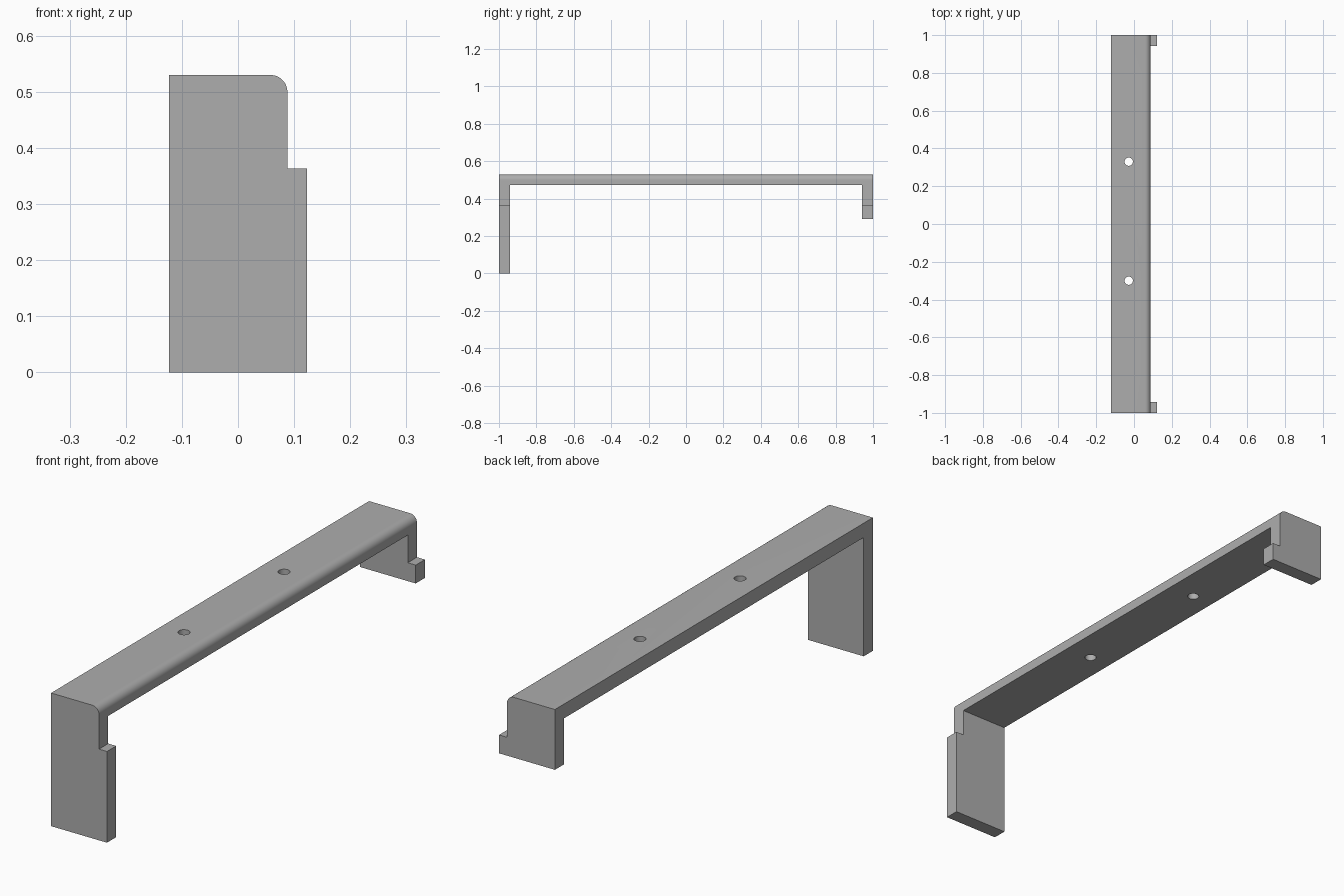
import bpy
import bmesh
from math import sin, cos, pi
from mathutils import Vector

cube = bpy.data.objects.get("Cube")
if cube:
    bpy.data.objects.remove(cube, do_unlink=True)

HALF_W, LIP_X = 0.123, 0.088      # half width, front face of the bar
TOP, LIP_Z = 0.53, 0.363          # overall height, top of the foot lips
UNDER, SHORT = 0.473, 0.29        # underside of the bar, end of the short leg
INNER = 0.942                     # inner faces of the legs
RADIUS = 0.03                     # rounded long edge
HOLE_X, HOLE_R = -0.028, 0.022


def prism(name, points, sweep):
    """Closed outline swept along a vector."""
    bm = bmesh.new()
    face = bm.faces.new([bm.verts.new(p) for p in points])
    swept = bmesh.ops.extrude_face_region(bm, geom=[face])["geom"]
    moved = [v for v in swept if isinstance(v, bmesh.types.BMVert)]
    bmesh.ops.translate(bm, verts=moved, vec=Vector(sweep))
    bmesh.ops.recalc_face_normals(bm, faces=bm.faces)
    mesh = bpy.data.meshes.new(name)
    bm.to_mesh(mesh)
    bm.free()
    obj = bpy.data.objects.new(name, mesh)
    bpy.context.collection.objects.link(obj)
    return obj


def cut(target, tool, operation):
    """Apply a boolean and discard the helper."""
    tool.hide_render = True
    mod = target.modifiers.new(operation, "BOOLEAN")
    mod.operation, mod.solver, mod.object = operation, "EXACT", tool
    bpy.ops.object.select_all(action="DESELECT")
    bpy.context.view_layer.objects.active = target
    target.select_set(True)
    bpy.ops.object.modifier_apply(modifier=mod.name)
    bpy.data.objects.remove(tool, do_unlink=True)


# Bar with a long front leg and a short back leg
side = [(-1, 0), (-INNER, 0), (-INNER, UNDER), (INNER, UNDER),
        (INNER, SHORT), (1, SHORT), (1, TOP), (-1, TOP)]
bracket = prism("bracket", [(-0.2, y, z) for y, z in side], (0.4, 0, 0))

# End silhouette with foot lip and rounded top edge
outline = [(-HALF_W, 0), (HALF_W, 0), (HALF_W, LIP_Z), (LIP_X, LIP_Z)]
for i in range(13):
    a = i / 12 * pi / 2
    outline.append((LIP_X - RADIUS + RADIUS * cos(a),
                    TOP - RADIUS + RADIUS * sin(a)))
outline.append((-HALF_W, TOP))
# Oversize the helper where its faces would coincide with the bracket
outline = [(x, -0.1 if z == 0 else z) for x, z in outline]
cut(bracket, prism("silhouette_helper",
                   [(x, -1.1, z) for x, z in outline], (0, 2.2, 0)), "INTERSECT")

# Two screw holes through the bar
for y in (-0.3, 0.33):
    ring = [(HOLE_X + HOLE_R * cos(i * pi / 16), y + HOLE_R * sin(i * pi / 16), 0.4)
            for i in range(32)]
    cut(bracket, prism("hole_helper", ring, (0, 0, 0.2)), "DIFFERENCE")

# Plain grey finish
grey = bpy.data.materials.new("grey")
grey.use_nodes = True
colour = (0.42, 0.42, 0.42, 1)
grey.diffuse_color = colour
grey.node_tree.nodes["Principled BSDF"].inputs["Base Color"].default_value = colour
bracket.data.materials.clear()
bracket.data.materials.append(grey)

bpy.ops.object.select_all(action="DESELECT")
bracket.select_set(True)
bpy.context.view_layer.objects.active = bracket
bpy.ops.object.shade_smooth_by_angle()
